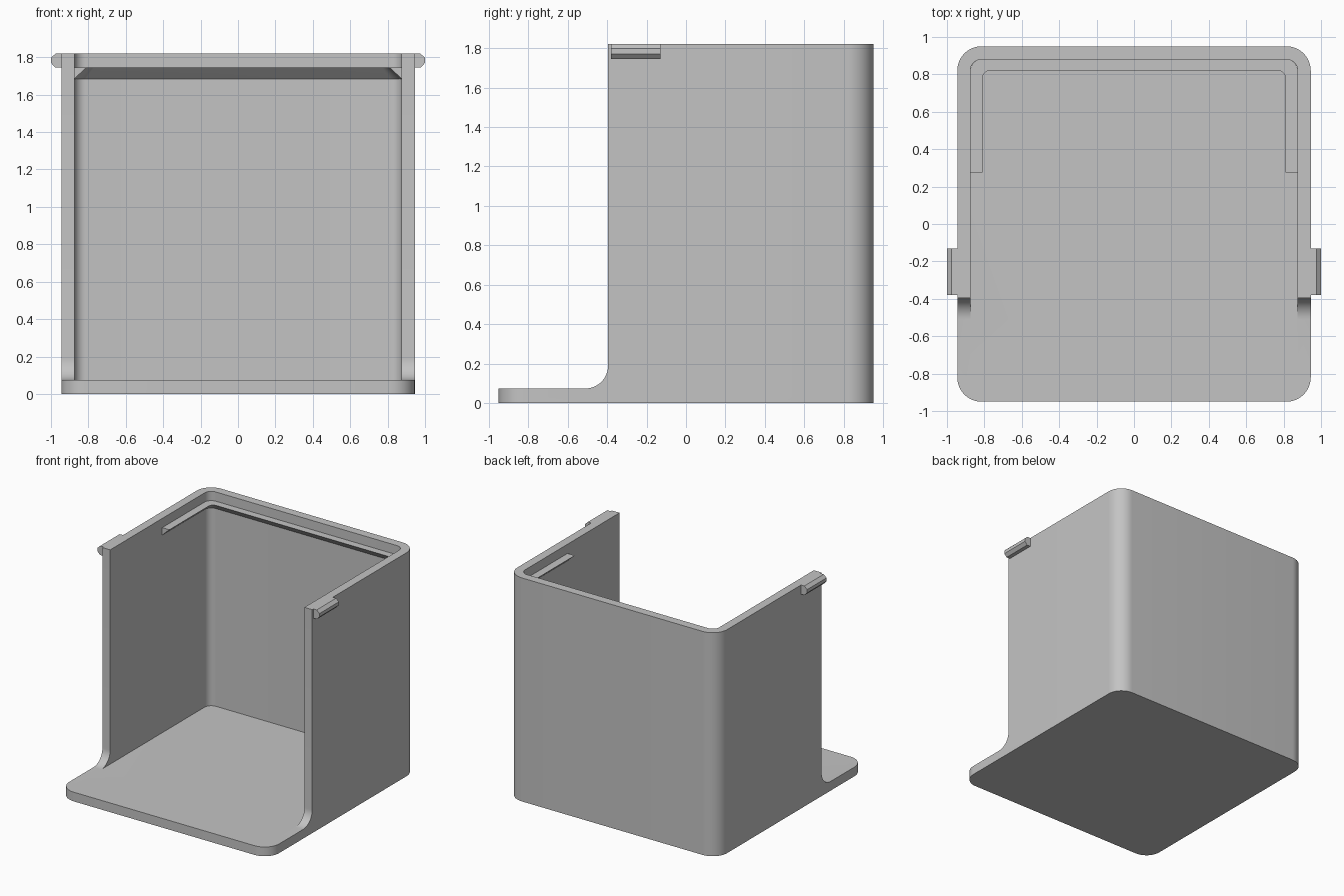
import bpy, bmesh, math
from mathutils import Vector

if "Cube" in bpy.data.objects:
    bpy.data.objects.remove(bpy.data.objects["Cube"])

GREY = bpy.data.materials.new("light grey")
GREY.diffuse_color = (0.55, 0.55, 0.55, 1)
GREY.use_nodes = True
GREY.node_tree.nodes["Principled BSDF"].inputs["Base Color"].default_value = GREY.diffuse_color

W, D, H = 0.945, 0.95, 1.82      # half width, half depth, height
T = 0.075                        # floor thickness
IN_X, IN_Y = 0.875, 0.88         # inner wall faces
LEDGE_Z = (1.685, 1.745)


def arc(cx, cy, r, a0, a1, n=12):
    return [(cx + r * math.cos(math.radians(a0 + (a1 - a0) * i / n)),
             cy + r * math.sin(math.radians(a0 + (a1 - a0) * i / n)))
            for i in range(n + 1)]


def to_object(name, bm):
    bmesh.ops.recalc_face_normals(bm, faces=bm.faces)
    mesh = bpy.data.meshes.new(name)
    bm.to_mesh(mesh)
    bm.free()
    mesh.materials.append(GREY)
    obj = bpy.data.objects.new(name, mesh)
    bpy.context.collection.objects.link(obj)
    return obj


def prism(name, points, place, direction):
    """Extrude a 2D outline; place maps (u, v) to a 3D point."""
    bm = bmesh.new()
    face = bm.faces.new([bm.verts.new(place(u, v)) for u, v in points])
    ext = bmesh.ops.extrude_face_region(bm, geom=[face])
    verts = [g for g in ext["geom"] if isinstance(g, bmesh.types.BMVert)]
    bmesh.ops.translate(bm, verts=verts, vec=Vector(direction))
    return to_object(name, bm)


def smooth(obj):
    bpy.ops.object.select_all(action='DESELECT')
    obj.select_set(True)
    bpy.context.view_layer.objects.active = obj
    bpy.ops.object.shade_smooth_by_angle(angle=math.radians(30))


# Shell: rounded block with the cavity and the open front cut away
R = 0.13
outline = (arc(W - R, D - R, R, 0, 90) + arc(-W + R, D - R, R, 90, 180)
           + arc(-W + R, -D + R, R, 180, 270) + arc(W - R, -D + R, R, 270, 360))
shell = prism("shell", outline, lambda u, v: (u, v, 0), (0, 0, H))

r = 0.06
cavity_outline = ([(-IN_X, -1.3), (IN_X, -1.3)]
                  + arc(IN_X - r, IN_Y - r, r, 0, 90)
                  + arc(-IN_X + r, IN_Y - r, r, 90, 180))
cavity = prism("cavity_cutter", cavity_outline, lambda u, v: (u, v, T), (0, 0, 3))

f = 0.115                        # fillet where the side walls meet the floor
front_outline = ([(-1.4, T)] + arc(-0.395 - f, T + f, f, -90, 0)
                 + [(-0.395, 2.5), (-1.4, 2.5)])
front = prism("front_cutter", front_outline, lambda u, v: (-1.5, u, v), (3, 0, 0))

for cutter in (cavity, front):
    cutter.hide_render = True
    mod = shell.modifiers.new("cut", 'BOOLEAN')
    mod.operation = 'DIFFERENCE'
    mod.solver = 'EXACT'
    mod.object = cutter
    bpy.ops.object.select_all(action='DESELECT')
    shell.select_set(True)
    bpy.context.view_layer.objects.active = shell
    bpy.ops.object.modifier_apply(modifier=mod.name)
    bpy.data.objects.remove(cutter)
smooth(shell)

# Lid ledge: triangular lip running around the inside of three walls
def u_path(x, y, rad):
    return ([(x, 0.275)] + arc(x - rad, y - rad, rad, 0, 90, 8)
            + arc(-x + rad, y - rad, rad, 90, 180, 8) + [(-x, 0.275)])


bm = bmesh.new()
rows = []
for (ox, oy), (lx, ly) in zip(u_path(IN_X, IN_Y, r), u_path(0.81, 0.82, 0.04)):
    rows.append([bm.verts.new(p) for p in ((ox, oy, LEDGE_Z[0]),
                                           (ox, oy, LEDGE_Z[1]),
                                           (lx, ly, LEDGE_Z[1]))])
for a, b in zip(rows, rows[1:]):
    for i in range(3):
        j = (i + 1) % 3
        bm.faces.new((a[i], a[j], b[j], b[i]))
bm.faces.new(rows[0])
bm.faces.new(rows[-1])
smooth(to_object("lid_ledge", bm))

# Snap tabs on the outside of both side walls
tab = [(W - 0.01, H), (0.975, H), (1.0, 1.797), (1.0, 1.77),
       (0.977, 1.745), (W - 0.01, 1.745)]
for side, name in ((-1, "left_snap_tab"), (1, "right_snap_tab")):
    prism(name, tab, lambda u, v: (side * u, -0.38, v), (0, 0.25, 0))
